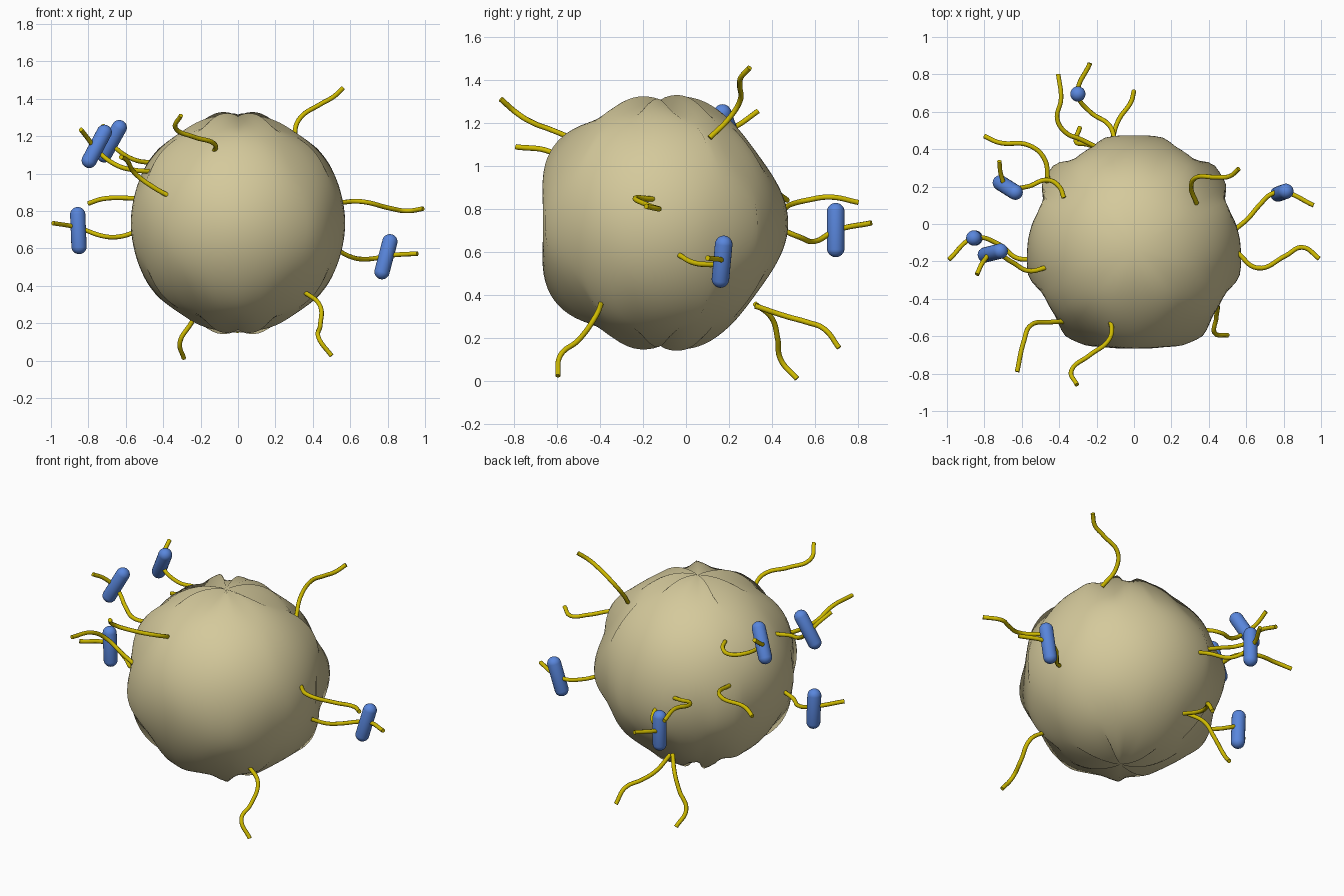
import bpy, bmesh, math
from mathutils import Vector

if "Cube" in bpy.data.objects:
    bpy.data.objects.remove(bpy.data.objects["Cube"])


def material(name, rgb):
    m = bpy.data.materials.new(name)
    m.diffuse_color = (*rgb, 1)
    m.use_nodes = True
    m.node_tree.nodes["Principled BSDF"].inputs["Base Color"].default_value = m.diffuse_color
    return m


TAN = material("tan", (0.66, 0.585, 0.33))
YELLOW = material("yellow", (0.62, 0.49, 0.0))
BLUE = material("blue", (0.10, 0.24, 0.72))


def mesh_object(name, bm, mat, angle):
    bmesh.ops.recalc_face_normals(bm, faces=bm.faces)
    me = bpy.data.meshes.new(name)
    bm.to_mesh(me)
    bm.free()
    me.materials.append(mat)
    ob = bpy.data.objects.new(name, me)
    bpy.context.collection.objects.link(ob)
    bpy.ops.object.select_all(action='DESELECT')
    ob.select_set(True)
    bpy.context.view_layer.objects.active = ob
    bpy.ops.object.shade_smooth_by_angle(angle=math.radians(angle))
    return ob


# Lobed body: (degrees, equator radius) from front (-90) to back (90), mirrored in x
LOBES = [(-90, .535), (-75, .555), (-62, .588), (-53, .60), (-40, .555), (-28, .545),
         (-16, .582), (2, .565), (12, .555), (25, .53), (35, .594), (46, .608),
         (55, .562), (66, .572), (75, .598), (90, .59)]


def lobe_radius(deg):
    for (a, ra), (b, rb) in zip(LOBES, LOBES[1:]):
        if a <= deg <= b:
            t = (deg - a) / (b - a)
            t = 0.5 * t + 0.5 * t * t * (3 - 2 * t)
            return ra + (rb - ra) * t
    return LOBES[-1][1]


def build_body():
    seg, rings = 96, 60
    centre, mean = Vector((0, -0.12, 0.735)), 0.57
    bm = bmesh.new()
    rows = []
    for j in range(1, rings):
        lat = math.pi / 2 - math.pi * j / rings
        row = []
        for i in range(seg):
            phi = 2 * math.pi * i / seg
            d = Vector((math.cos(lat) * math.cos(phi),
                        math.cos(lat) * math.sin(phi), math.sin(lat)))
            # ridges and hollows swap places with latitude
            lobe = lobe_radius(math.degrees(math.asin(math.sin(phi)))) - mean
            row.append(bm.verts.new(centre + d * (mean + 0.004 + lobe * math.cos(5 * lat))))
        rows.append(row)
    top = bm.verts.new(centre + Vector((0, 0, mean)))
    bottom = bm.verts.new(centre - Vector((0, 0, mean)))
    for i in range(seg):
        k = (i + 1) % seg
        bm.faces.new((top, rows[0][i], rows[0][k]))
        bm.faces.new((bottom, rows[-1][k], rows[-1][i]))
        for a, b in zip(rows, rows[1:]):
            bm.faces.new((a[i], b[i], b[k], a[k]))
    me = mesh_object("body", bm, TAN, 180).data
    # soft round shading over the lobes
    me.normals_split_custom_set_from_vertices([(v.co - centre).normalized() for v in me.vertices])


# Wavy strands as bevelled curves, from the body outward
def strand(name, pts):
    cu = bpy.data.curves.new(name, 'CURVE')
    cu.dimensions = '3D'
    cu.bevel_depth = 0.0125
    cu.bevel_resolution = 2
    cu.resolution_u = 8
    cu.use_fill_caps = True
    sp = cu.splines.new('BEZIER')
    sp.bezier_points.add(len(pts) - 1)
    for bp, p in zip(sp.bezier_points, pts):
        bp.co = p
        bp.handle_left_type = bp.handle_right_type = 'AUTO'
    cu.materials.append(YELLOW)
    ob = bpy.data.objects.new(name, cu)
    bpy.context.collection.objects.link(ob)


# Rounded capsule between two cap centres
def capsule(name, a, b, r=0.041):
    a, b = Vector(a), Vector(b)
    axis = b - a
    bm = bmesh.new()
    bmesh.ops.create_uvsphere(bm, u_segments=20, v_segments=13, radius=r)
    for v in bm.verts:
        v.co.z += math.copysign(axis.length / 2, v.co.z)
    ob = mesh_object(name, bm, BLUE, 40)
    ob.location = (a + b) / 2
    ob.rotation_mode = 'QUATERNION'
    ob.rotation_quaternion = axis.to_track_quat('Z', 'Y')


build_body()

# Strands at the back
strand("back_strand_1", [(-.18, .40, .77), (-.29, .455, .80), (-.36, .485, .82),
                         (-.41, .56, .84), (-.39, .67, .855), (-.405, .80, .83)])
strand("back_strand_2", [(-.10, .43, .71), (-.13, .525, .67), (-.235, .60, .65),
                         (-.30, .695, .70), (-.235, .86, .735)])
strand("low_back_strand_1", [(-.11, .32, .35), (-.11, .47, .30), (-.08, .56, .275),
                             (-.02, .645, .24), (0, .71, .155)])
strand("low_back_strand_2", [(-.13, .32, .36), (-.20, .40, .29), (-.25, .425, .20),
                             (-.31, .44, .10), (-.29, .515, .012)])
# Strands on the left
strand("left_strand_1", [(-.46, .22, .85), (-.48, .35, .865), (-.56, .42, .868),
                         (-.72, .435, .865), (-.80, .47, .84)])
strand("left_strand_2", [(-.375, .14, 1.08), (-.40, .20, 1.07), (-.46, .235, 1.06),
                         (-.57, .20, 1.08), (-.68, .20, 1.16), (-.71, .26, 1.20),
                         (-.72, .335, 1.255)])
strand("left_strand_3", [(-.54, -.19, .69), (-.63, -.18, .663), (-.72, -.11, .665),
                         (-.855, -.075, .71), (-.99, -.19, .735)])
strand("left_strand_4", [(-.46, -.23, 1.01), (-.565, -.25, 1.02), (-.65, -.205, 1.045),
                         (-.75, -.155, 1.12), (-.805, -.20, 1.19), (-.84, -.27, 1.235)])
# Strands at the front
strand("front_strand_1", [(-.36, -.52, .875), (-.45, -.525, .925), (-.55, -.54, 1.00),
                          (-.59, -.63, 1.065), (-.625, -.79, 1.088)])
strand("front_strand_2", [(-.155, -.475, 1.09), (-.12, -.55, 1.135), (-.135, -.62, 1.165),
                          (-.235, -.70, 1.195), (-.335, -.785, 1.245), (-.305, -.86, 1.31)])
strand("front_strand_3", [(.35, -.39, .37), (.435, -.42, .30), (.44, -.50, .19),
                          (.43, -.58, .125), (.50, -.595, .025)])
# Strands on the right
strand("right_strand_1", [(.55, -.15, .845), (.66, -.235, .85), (.81, -.17, .815),
                          (.90, -.125, .80), (.99, -.185, .812)])
strand("right_strand_2", [(.54, -.03, .585), (.61, .03, .552), (.67, .10, .542),
                          (.735, .16, .547), (.80, .17, .56), (.96, .10, .572)])
strand("right_strand_3", [(.335, .11, 1.13), (.305, .20, 1.22), (.335, .25, 1.30),
                          (.44, .25, 1.37), (.51, .255, 1.41), (.56, .295, 1.455)])

# Capsules threaded on five strands
capsule("back_capsule", (-.30, .695, .617), (-.30, .695, .787))
capsule("left_capsule_1", (-.715, .22, 1.10), (-.635, .17, 1.245))
capsule("left_capsule_2", (-.85, -.075, .61), (-.857, -.075, .78))
capsule("left_capsule_3", (-.795, -.165, 1.07), (-.715, -.145, 1.22))
capsule("right_capsule", (.77, .16, .475), (.812, .175, .635))
